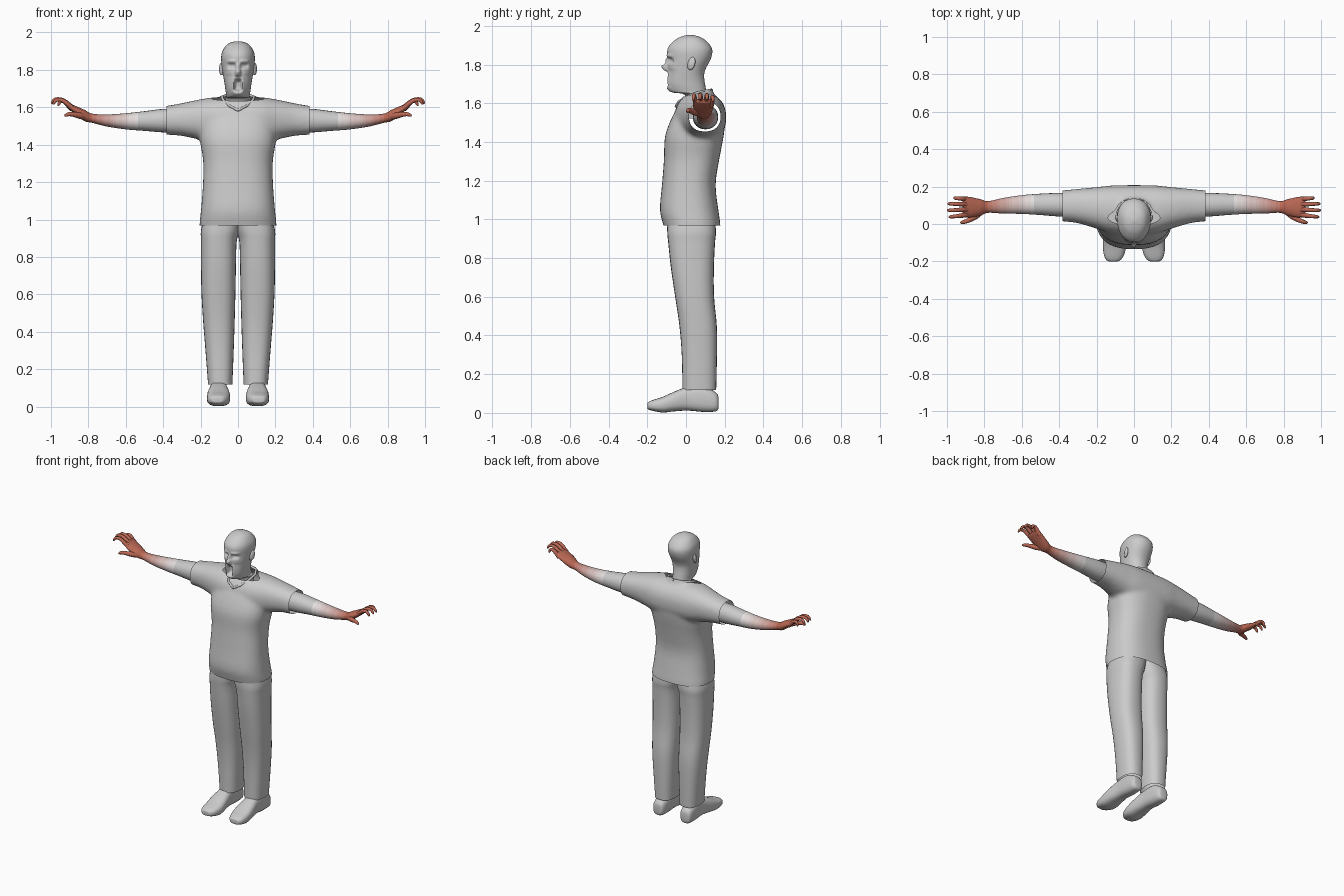
import bpy, bmesh, math
from math import cos, sin, pi, exp
from mathutils import Vector

if "Cube" in bpy.data.objects:
    bpy.data.objects.remove(bpy.data.objects["Cube"])


def link(name, bm, mirror=False, angle=50):
    bmesh.ops.recalc_face_normals(bm, faces=bm.faces)
    me = bpy.data.meshes.new(name)
    bm.to_mesh(me)
    bm.free()
    ob = bpy.data.objects.new(name, me)
    bpy.context.collection.objects.link(ob)
    if mirror:
        ob.modifiers.new("mirror", 'MIRROR').use_mirror_merge = False
    bpy.ops.object.select_all(action='DESELECT')
    ob.select_set(True)
    bpy.context.view_layer.objects.active = ob
    bpy.ops.object.shade_smooth_by_angle(angle=math.radians(angle))
    return ob


def loft(bm, rings, caps=(True, True), closed=False):
    vs = [[bm.verts.new(p) for p in r] for r in rings]
    n = len(vs[0])
    pairs = list(zip(vs, vs[1:])) + ([(vs[-1], vs[0])] if closed else [])
    for a, b in pairs:
        for i in range(n):
            bm.faces.new((a[i], a[(i + 1) % n], b[(i + 1) % n], b[i]))
    if not closed:
        if caps[0]:
            bm.faces.new(vs[0])
        if caps[1]:
            bm.faces.new(vs[-1])


def spline(keys, steps):
    """Catmull-Rom through rows of numbers."""
    out = []
    for i in range(len(keys) - 1):
        p = [keys[max(0, min(len(keys) - 1, i + k))] for k in (-1, 0, 1, 2)]
        for s in range(steps):
            t = s / steps
            out.append([0.5 * (2 * b + (c - a) * t + (2 * a - 5 * b + 4 * c - d) * t * t
                               + (3 * b - a - 3 * c + d) * t ** 3) for a, b, c, d in zip(*p)])
    return out + [list(keys[-1])]


def power(v, e):
    return math.copysign(abs(v) ** (2 / e), v)


def flat_rings(axis, keys, n=28, e=2.0):
    """Rings square to one axis; key = (pos, min1, max1, min2, max2) on the other two axes."""
    rings = []
    for pos, a0, a1, b0, b1 in keys:
        ring = []
        for k in range(n):
            t = 2 * pi * k / n
            co = [(a0 + a1) / 2 + (a1 - a0) / 2 * power(cos(t), e),
                  (b0 + b1) / 2 + (b1 - b0) / 2 * power(sin(t), e)]
            co.insert(axis, pos)
            ring.append(co)
        rings.append(ring)
    return rings


def tube_rings(path, n=10):
    """Round rings following a path of (x, y, z, radius)."""
    rings = []
    for i, p in enumerate(path):
        c = Vector(p[:3])
        d = Vector(path[min(i + 1, len(path) - 1)][:3]) - Vector(path[max(i - 1, 0)][:3])
        side = d.cross(Vector((0, 0, 1))).normalized()
        up = side.cross(d).normalized()
        rings.append([c + p[3] * (cos(2 * pi * k / n) * side + sin(2 * pi * k / n) * up) for k in range(n)])
    return rings


# Head and neck: (z, front y, back y, half width)
head_keys = [(1.52, 0, .13, .072), (1.62, -.002, .115, .068), (1.648, -.015, .108, .066),
             (1.657, -.07, .106, .062), (1.69, -.092, .10, .067), (1.72, -.095, .095, .071),
             (1.75, -.092, .094, .076), (1.78, -.092, .103, .081), (1.83, -.094, .128, .088),
             (1.87, -.097, .136, .090), (1.90, -.085, .125, .083), (1.93, -.052, .095, .064),
             (1.945, -.022, .065, .042), (1.953, .008, .032, .012)]
# Face relief: (x, z, x spread, z spread, push in y)
relief = [(0, 1.783, .013, .014, -.026), (0, 1.808, .009, .022, -.014),
          (.035, 1.845, .022, .008, -.007), (.034, 1.822, .016, .011, .013),
          (0, 1.718, .027, .038, -.012), (0, 1.718, .016, .026, .045),
          (0, 1.672, .03, .014, -.008), (.045, 1.79, .02, .015, -.004)]
rings = []
for z, yf, yb, w in spline(head_keys, 7):
    ring = []
    for k in range(96):
        t = 2 * pi * k / 96
        x, s, yc = w * power(cos(t), 2.15), power(sin(t), 2.15), yf * .45 + yb * .55
        y = yc + (yb - yc if s > 0 else yc - yf) * s
        if s < 0 and z > 1.655:
            for rx, rz, sx, sz, push in relief:
                y += push * exp(-((abs(x) - rx) / sx) ** 4 / 2 - ((z - rz) / sz) ** 4 / 2)
        ring.append((x, y, z))
    rings.append(ring)
bm = bmesh.new()
loft(bm, rings)
link("head", bm, angle=70)

# Ears
bm = bmesh.new()
bmesh.ops.create_uvsphere(bm, u_segments=16, v_segments=10, radius=1)
for v in bm.verts:
    x, y, z = v.co
    v.co = (.088 + .012 * x + .006 * y, .028 + .02 * y + .006 * z, 1.805 + .034 * z)
link("ears", bm, True)

# Shirt: body and sleeves fused, then trimmed open at the hem, cuffs and neck
bm = bmesh.new()
body = [(.90, -.20, .20, -.10, .178), (.97, -.206, .206, -.117, .178), (1.05, -.198, .198, -.135, .167),
        (1.18, -.188, .188, -.124, .153), (1.31, -.186, .186, -.114, .172), (1.42, -.203, .203, -.11, .193),
        (1.50, -.20, .20, -.085, .201), (1.58, -.17, .17, -.045, .187), (1.63, -.10, .10, -.012, .15),
        (1.70, -.078, .078, -.005, .128)]
loft(bm, flat_rings(2, spline(body, 3), 40, 2.5))
half = [(.1, -.055, .207, 1.40, 1.655), (.2, -.025, .197, 1.425, 1.643), (.3, .004, .188, 1.447, 1.622),
        (.38, .014, .18, 1.453, 1.608), (.44, .016, .178, 1.458, 1.60)]
sleeves = [(-x, *r) for x, *r in reversed(half)] + half
loft(bm, flat_rings(0, spline(sleeves, 3), 32, 2.3))
blob = link("shirt_blank", bm)
m = blob.modifiers.new("fuse", 'REMESH')
m.mode, m.voxel_size = 'VOXEL', .012
m = blob.modifiers.new("soften", 'SMOOTH')
m.factor, m.iterations = .5, 9
fused = blob.evaluated_get(bpy.context.evaluated_depsgraph_get())
bm = bmesh.new()
bm.from_mesh(fused.to_mesh())
bpy.data.objects.remove(blob)
for co, no in [((0, 0, .968), (0, 0, -1)), ((.382, 0, 0), (1, 0, 0)), ((-.382, 0, 0), (-1, 0, 0)),
               ((0, .09, 1.66), (0, -.25, 1))]:
    bmesh.ops.bisect_plane(bm, geom=bm.verts[:] + bm.edges[:] + bm.faces[:],
                           plane_co=co, plane_no=no, clear_outer=True)
link("shirt", bm, angle=60)

# V collar
right = [(0, -.052, 1.583, .007), (.045, -.038, 1.608, .007), (.078, .01, 1.636, .008),
         (.086, .065, 1.655, .008), (.06, .115, 1.665, .008), (0, .132, 1.668, .008)]
bm = bmesh.new()
loft(bm, tube_rings(right, 8))
link("collar", bm, True)

# Trousers
legs = [(.118, .03, .16, -.018, .156), (.3, .023, .174, -.022, .16), (.45, .018, .186, -.034, .159),
        (.6, .014, .195, -.056, .145), (.75, .011, .198, -.078, .144), (.88, .007, .198, -.092, .15),
        (.94, -.01, .198, -.097, .155), (1.02, -.03, .18, -.095, .145)]
bm = bmesh.new()
loft(bm, flat_rings(2, spline(legs, 4), 28, 2.5), (False, True))
link("trouser_leg", bm, True)

# Shoes: (y, x range, z range)
shoe = [(.168, .085, .125, .025, .08), (.155, .066, .144, .008, .105), (.09, .058, .15, .005, .14),
        (.01, .055, .152, .012, .135), (-.06, .045, .163, .008, .11), (-.12, .042, .166, .002, .083),
        (-.17, .055, .16, .01, .067), (-.195, .075, .145, .018, .056), (-.2, .09, .13, .024, .048)]
bm = bmesh.new()
loft(bm, flat_rings(1, spline(shoe, 3), 24, 2.7))
link("shoe", bm, True)

# Skin colour fades from grey to red toward the hands
grey, red, steps = (.8, .8, .8), (.50, .14, .09), 12
mats = []
for i in range(steps + 1):
    mat = bpy.data.materials.new("skin_%d" % i)
    mat.diffuse_color = [g + (r - g) * i / steps for g, r in zip(grey, red)] + [1]
    mat.use_nodes = True
    mat.node_tree.nodes["Principled BSDF"].inputs["Base Color"].default_value = mat.diffuse_color
    mats.append(mat)


def tint(ob):
    for mat in mats:
        ob.data.materials.append(mat)
    for f in ob.data.polygons:
        f.material_index = round(steps * max(0, min(1, (f.center.x - .52) / .27)))


# Arms with palms: (x, y range, z range)
arm = [(.28, .035, .165, 1.465, 1.592), (.40, .04, .166, 1.466, 1.591), (.5, .048, .162, 1.474, 1.579),
       (.6, .054, .154, 1.482, 1.568), (.7, .056, .139, 1.497, 1.562), (.78, .06, .122, 1.517, 1.566),
       (.82, .045, .132, 1.526, 1.586), (.87, .036, .143, 1.562, 1.608), (.905, .038, .146, 1.59, 1.622),
       (.918, .05, .135, 1.602, 1.622)]
bm = bmesh.new()
loft(bm, flat_rings(0, spline(arm, 6), 24, 2.1))
tint(link("arm", bm, True))

# Fingers and thumb
bm = bmesh.new()
for y0, y1, length, lift in [(.049, .038, .088, .0), (.077, .073, .097, .004),
                             (.105, .108, .094, .002), (.132, .139, .062, -.008)]:
    path = [(-.02, 0, -.012, .011), (.02, .3, .018, .0125), (.05, .6, .034, .0105), (.08, .85, .034, .0095),
            (.094, .97, .02, .008), (.1, 1, .01, .004)]
    loft(bm, tube_rings(spline([(.9 + a * length / .1, y0 + (y1 - y0) * b, 1.605 + c + lift, r)
                                for a, b, c, r in path], 2)))
thumb = [(.82, .065, 1.55, .018), (.85, .04, 1.556, .017), (.88, .022, 1.562, .013),
         (.905, .012, 1.563, .011), (.922, .008, 1.557, .008), (.928, .007, 1.554, .004)]
loft(bm, tube_rings(spline(thumb, 2)))
tint(link("fingers", bm, True))
